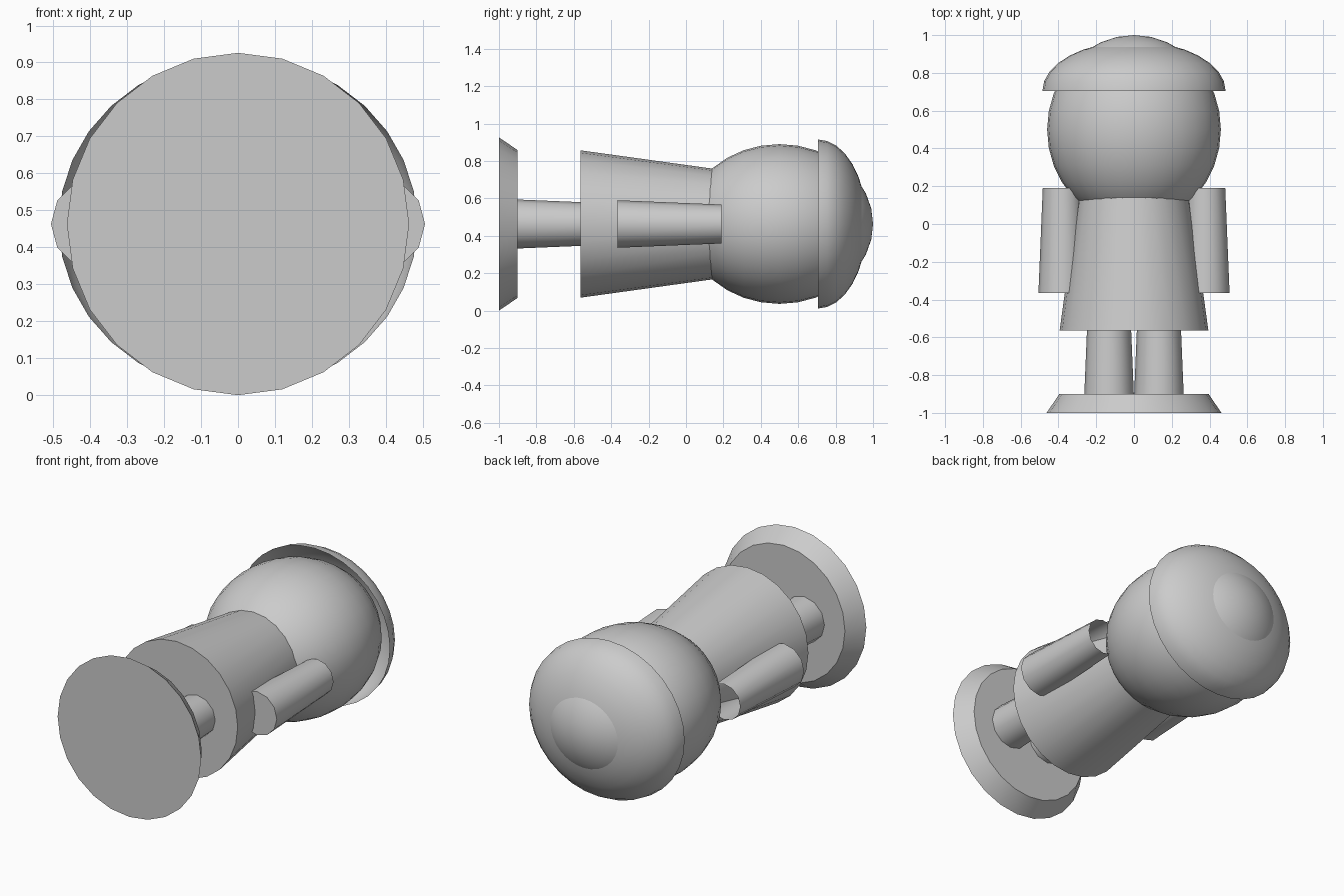
import bpy, bmesh, math
from mathutils import Matrix, Vector

old = bpy.data.objects.get("Cube")
if old:
    bpy.data.objects.remove(old, do_unlink=True)

MID = 0.463  # height of the lying figure's axis

grey = bpy.data.materials.new("plain grey")
grey.use_nodes = True
grey.diffuse_color = (0.6, 0.6, 0.6, 1)
grey.node_tree.nodes["Principled BSDF"].inputs["Base Color"].default_value = (0.6, 0.6, 0.6, 1)

# turns a local z axis into the figure's length axis (+y)
LIE_DOWN = Matrix.Rotation(-math.pi / 2, 4, 'X')


def finish(name, bm):
    bm.transform(Matrix.Translation((0, 0, MID)) @ LIE_DOWN)
    mesh = bpy.data.meshes.new(name)
    bm.to_mesh(mesh)
    bm.free()
    mesh.materials.append(grey)
    obj = bpy.data.objects.new(name, mesh)
    bpy.context.collection.objects.link(obj)
    bpy.ops.object.select_all(action='DESELECT')
    obj.select_set(True)
    bpy.context.view_layer.objects.active = obj
    bpy.ops.object.shade_smooth_by_angle(angle=math.radians(35))
    return obj


def tapered(name, start, end, r_start, r_end, sides, x=0, open_end=False):
    bm = bmesh.new()
    place = Matrix.Translation((x, 0, (start + end) / 2))
    bmesh.ops.create_cone(bm, cap_ends=True, segments=sides, radius1=r_start,
                          radius2=r_end, depth=end - start, matrix=place)
    if open_end:
        caps = [f for f in bm.faces if f.normal.z > 0.9]
        bmesh.ops.delete(bm, geom=caps, context='FACES_ONLY')
    return finish(name, bm)


def ellipsoid(name, centre, size, rings, half=False):
    bm = bmesh.new()
    bmesh.ops.create_uvsphere(bm, u_segments=32, v_segments=rings, radius=1)
    if half:
        low = [v for v in bm.verts if v.co.z < -0.01]
        bmesh.ops.delete(bm, geom=low, context='VERTS')
    bmesh.ops.scale(bm, vec=Vector(size), verts=bm.verts)
    bmesh.ops.translate(bm, vec=(0, 0, centre), verts=bm.verts)
    return finish(name, bm)


# Base and body
tapered("base", -1.0, -0.9, 0.463, 0.395, 24)
tapered("body", -0.565, 0.2, 0.394, 0.288, 24)

# Legs and open-topped arms
for side, sign in (("left", 1), ("right", -1)):
    tapered(side + "_leg", -0.9, -0.54, 0.131, 0.116, 12, sign * 0.132)
    tapered(side + "_arm", -0.365, 0.19, 0.127, 0.104, 12, sign * 0.379, open_end=True)

# Head, with its crown showing through the open-bottomed cap
ellipsoid("head", 0.5, (0.46, 0.427, 0.5), 16)
ellipsoid("cap", 0.705, (0.485, 0.452, 0.262), 16, half=True)
